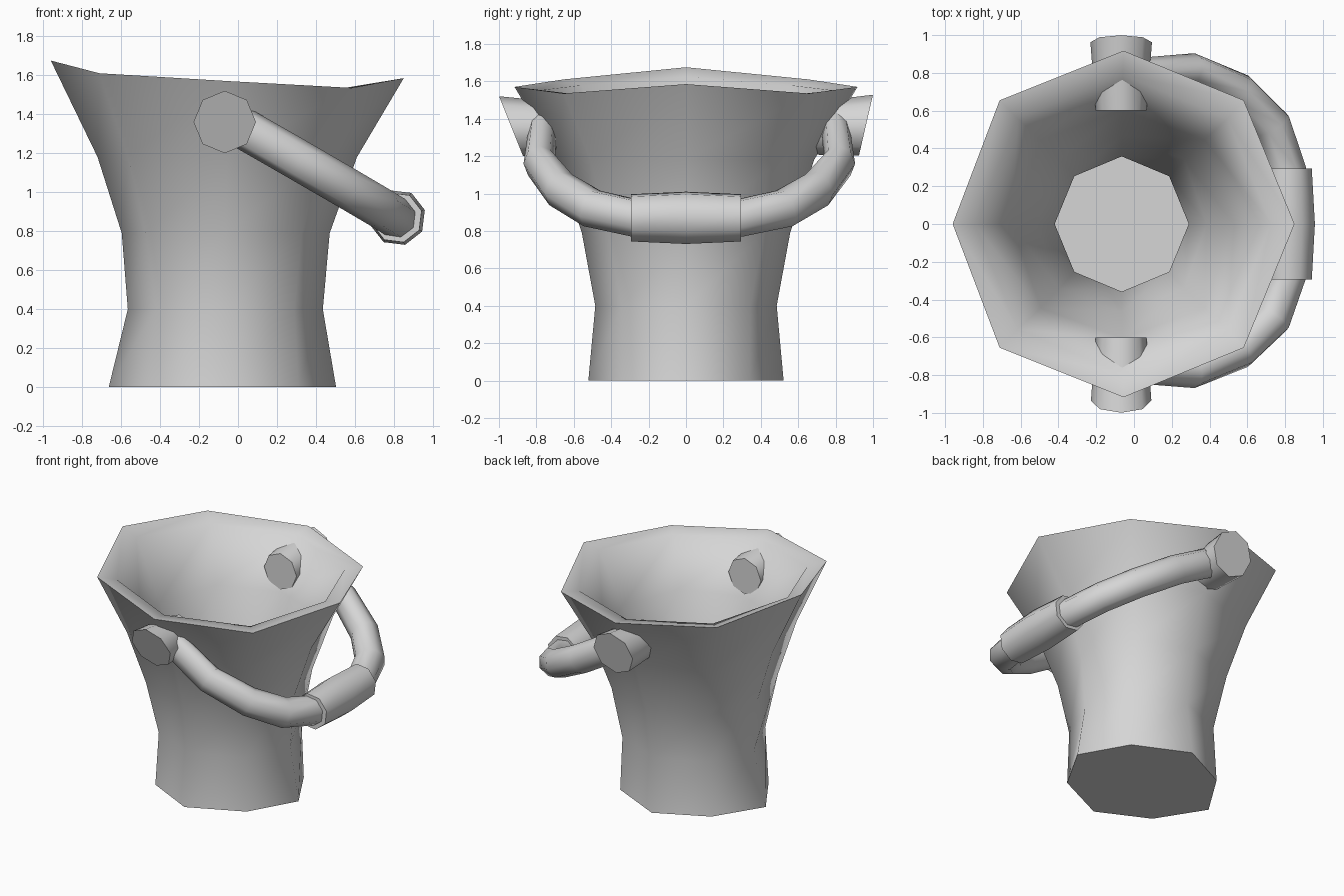
import bpy, bmesh
from math import cos, sin, pi, radians
from mathutils import Vector

if "Cube" in bpy.data.objects:
    bpy.data.objects.remove(bpy.data.objects["Cube"], do_unlink=True)

grey = bpy.data.materials.new("plain grey")
grey.use_nodes = True
color = (0.67, 0.67, 0.67, 1)
grey.diffuse_color = color
for node in grey.node_tree.nodes:
    if node.type == 'BSDF_PRINCIPLED':
        node.inputs["Base Color"].default_value = color

SIDES = 8


def loft(name, rings):
    """Skin a list of rings, cap both ends and shade smooth."""
    bm = bmesh.new()
    loops = [[bm.verts.new(p) for p in ring] for ring in rings]
    for a, b in zip(loops, loops[1:]):
        for i in range(SIDES):
            j = (i + 1) % SIDES
            bm.faces.new((a[i], a[j], b[j], b[i]))
    bm.faces.new(loops[0])
    bm.faces.new(loops[-1])
    bmesh.ops.recalc_face_normals(bm, faces=bm.faces)
    mesh = bpy.data.meshes.new(name)
    bm.to_mesh(mesh)
    bm.free()
    mesh.materials.append(grey)
    obj = bpy.data.objects.new(name, mesh)
    bpy.context.collection.objects.link(obj)
    bpy.ops.object.select_all(action='DESELECT')
    obj.select_set(True)
    bpy.context.view_layer.objects.active = obj
    bpy.ops.object.shade_smooth_by_angle(angle=radians(60))


# Bucket: outer wall, wavy rim, sloped lip, inner wall and floor
def level(cx, rx, ry, heights, diagonal=1, shift=0):
    """One octagon; its diagonal corners can be scaled and shifted."""
    ring = []
    for i in range(SIDES):
        a = 2 * pi * i / SIDES
        k, dx = (diagonal, shift) if i % 2 else (1, 0)
        ring.append((cx + dx + k * rx * cos(a), k * ry * sin(a), heights[i]))
    return ring


half_rim = [1.585, 1.535, 1.57, 1.61, 1.675]
rim = half_rim + half_rim[3:0:-1]
lip = [1.565 + 0.7 * (z - 1.59) for z in rim]
bucket_levels = [
    (-0.08, 0.583, 0.522, [0] * SIDES, 0.92, 0.01),
    (-0.065, 0.5, 0.485, [0.4] * SIDES),
    (-0.063, 0.533, 0.557, [0.79] * SIDES, 1.06, -0.01),
    (-0.055, 0.665, 0.685, [1.18] * SIDES, 1.06, -0.01),
    (-0.055, 0.905, 0.917, rim, 1.01, -0.01),
    (-0.06, 0.785, 0.79, lip),
    (-0.06, 0.59, 0.605, [1.19] * SIDES, 1.04),
    (-0.065, 0.45, 0.465, [0.8] * SIDES, 1.04),
    (-0.065, 0.355, 0.358, [0.4] * SIDES),
    (-0.065, 0.38, 0.385, [0.12] * SIDES),
]
loft("bucket", [level(*lv) for lv in bucket_levels])


# Pegs through the wall, with slanted outer ends
def peg_ring(y, z, radius, slant):
    ring = []
    for i in range(SIDES):
        a = 2 * pi * i / SIDES
        dz = radius * sin(a)
        ring.append((-0.068 + radius * cos(a), y + slant * dz, z + dz))
    return ring


loft("front_peg", [peg_ring(-0.6, 1.345, 0.135, 0),
                   peg_ring(-0.935, 1.36, 0.16, -0.4)])
loft("back_peg", [peg_ring(0.6, 1.345, 0.135, 0),
                  peg_ring(0.962, 1.365, 0.163, 0.23)])

# Bail handle: a tube bent in a sloping plane, flatter near the pegs
half_path = [((-0.03, 0.80, 1.36), 0.075), ((0.31, 0.82, 1.165), 0.085),
             ((0.56, 0.70, 1.02), 0.1), ((0.73, 0.525, 0.92), 0.107),
             ((0.81, 0.29, 0.87), 0.105)]
path = [(Vector(p), r) for p, r in half_path]
path += [(Vector((p.x, -0.957 * p.y, p.z)), r) for p, r in reversed(path)]
plane_normal = Vector((0.5, 0, 0.866))
tube = []
for n, (centre, radius) in enumerate(path):
    before = path[max(n - 1, 0)][0]
    after = path[min(n + 1, len(path) - 1)][0]
    sideways = (after - before).cross(plane_normal).normalized()
    tube.append([centre + sideways * radius * cos(2 * pi * i / SIDES)
                 + plane_normal * 0.105 * sin(2 * pi * i / SIDES)
                 for i in range(SIDES)])
loft("handle", tube)


# Grip: a slightly bulged sleeve around the middle of the handle
def grip_ring(y, radius, shift):
    ring = []
    for i in range(SIDES):
        a = 2 * pi * i / SIDES + 0.27
        ring.append((0.815 + shift + radius * cos(a), y, 0.87 + radius * sin(a)))
    return ring


loft("grip", [grip_ring(-0.293, 0.131, 0), grip_ring(0, 0.145, 0.003),
              grip_ring(0.293, 0.131, 0)])
